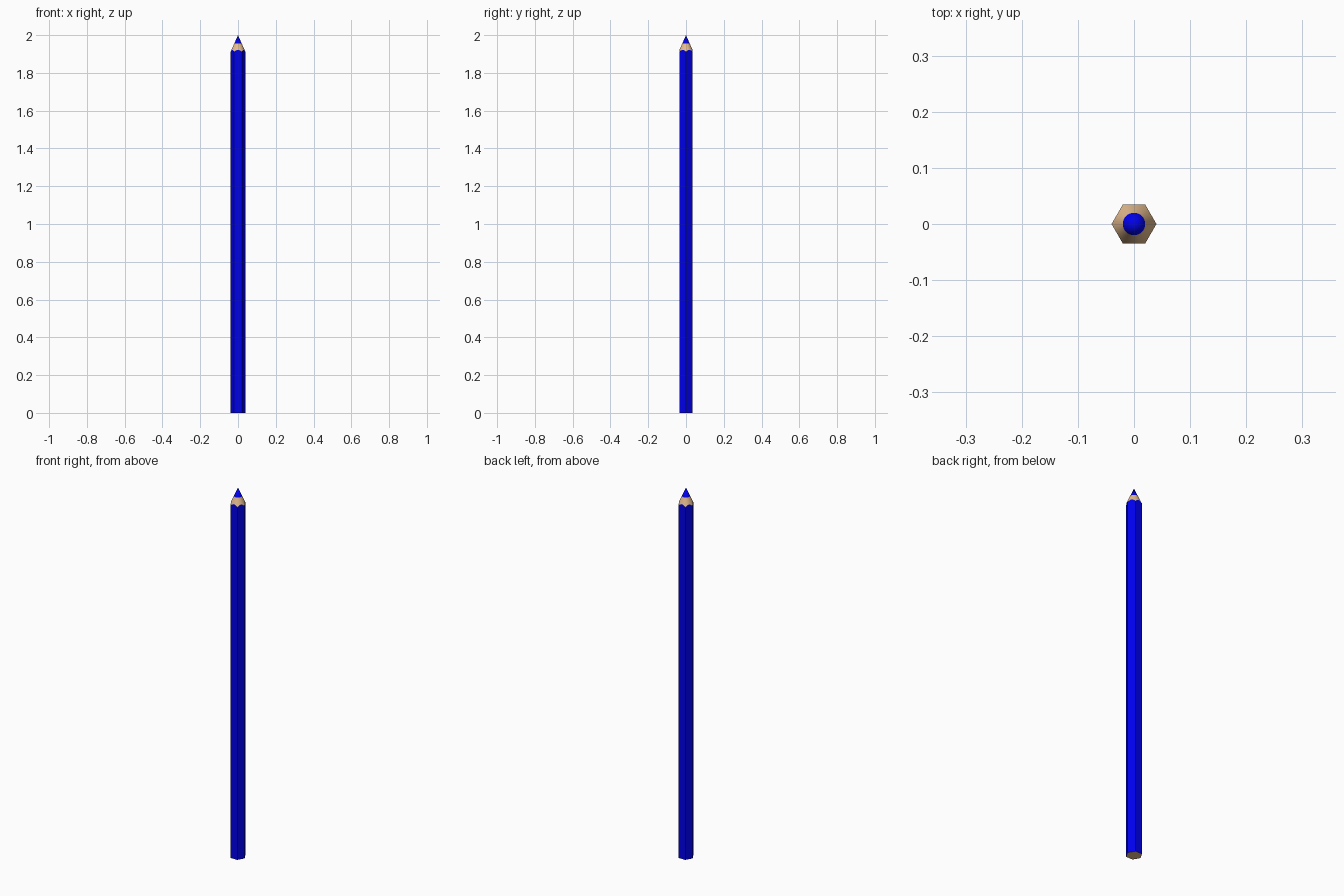
import bpy, bmesh
from math import sin, cos, pi

if "Cube" in bpy.data.objects:
    bpy.data.objects.remove(bpy.data.objects["Cube"])

R = 0.04                    # hexagon corner radius
APOTHEM = R * cos(pi / 6)
HEIGHT = 2.0
SLOPE = 2.25                # sharpened cone: drop in z per unit radius
LEAD_R = 0.02
N = 72                      # samples around (12 per hexagon side)


def material(name, color):
    m = bpy.data.materials.new(name)
    m.diffuse_color = (*color, 1)
    m.use_nodes = True
    m.node_tree.nodes["Principled BSDF"].inputs["Base Color"].default_value = m.diffuse_color
    return m


blue = material("blue", (0.0, 0.0, 0.85))
wood = material("wood", (0.78, 0.5, 0.27))


def hex_radius(a):
    return APOTHEM / cos(a % (pi / 3) - pi / 6)


def ring(bm, radius, height):
    """Closed ring; radius is a function of angle, height of radius."""
    verts = []
    for i in range(N):
        a = 2 * pi * i / N
        r = radius(a)
        verts.append(bm.verts.new((r * cos(a), r * sin(a), height(r))))
    return verts


def bridge(bm, lower, upper):
    for i in range(N):
        j = (i + 1) % N
        bm.faces.new((lower[i], lower[j], upper[j], upper[i]))


def finish(bm, name, mat, smooth):
    mesh = bpy.data.meshes.new(name)
    bm.to_mesh(mesh)
    bm.free()
    mesh.materials.append(mat)
    for p in mesh.polygons:
        p.use_smooth = smooth
    obj = bpy.data.objects.new(name, mesh)
    bpy.context.collection.objects.link(obj)


def cone_z(r):
    return HEIGHT - SLOPE * r


# Painted hexagonal barrel with scalloped upper edge
bm = bmesh.new()
bridge(bm, ring(bm, hex_radius, lambda r: 0), ring(bm, hex_radius, cone_z))
finish(bm, "painted_barrel", blue, False)

# Sharpened wooden cone
bm = bmesh.new()
bridge(bm, ring(bm, hex_radius, cone_z), ring(bm, lambda a: LEAD_R, cone_z))
finish(bm, "sharpened_wood", wood, True)

# Lead tip
bm = bmesh.new()
base = ring(bm, lambda a: LEAD_R, cone_z)
apex = bm.verts.new((0, 0, HEIGHT))
for i in range(N):
    bm.faces.new((base[i], base[(i + 1) % N], apex))
finish(bm, "lead_tip", blue, True)

# Flat wooden end, facing down
bm = bmesh.new()
bm.faces.new(ring(bm, hex_radius, lambda r: 0)[::-1])
finish(bm, "wooden_end", wood, False)
